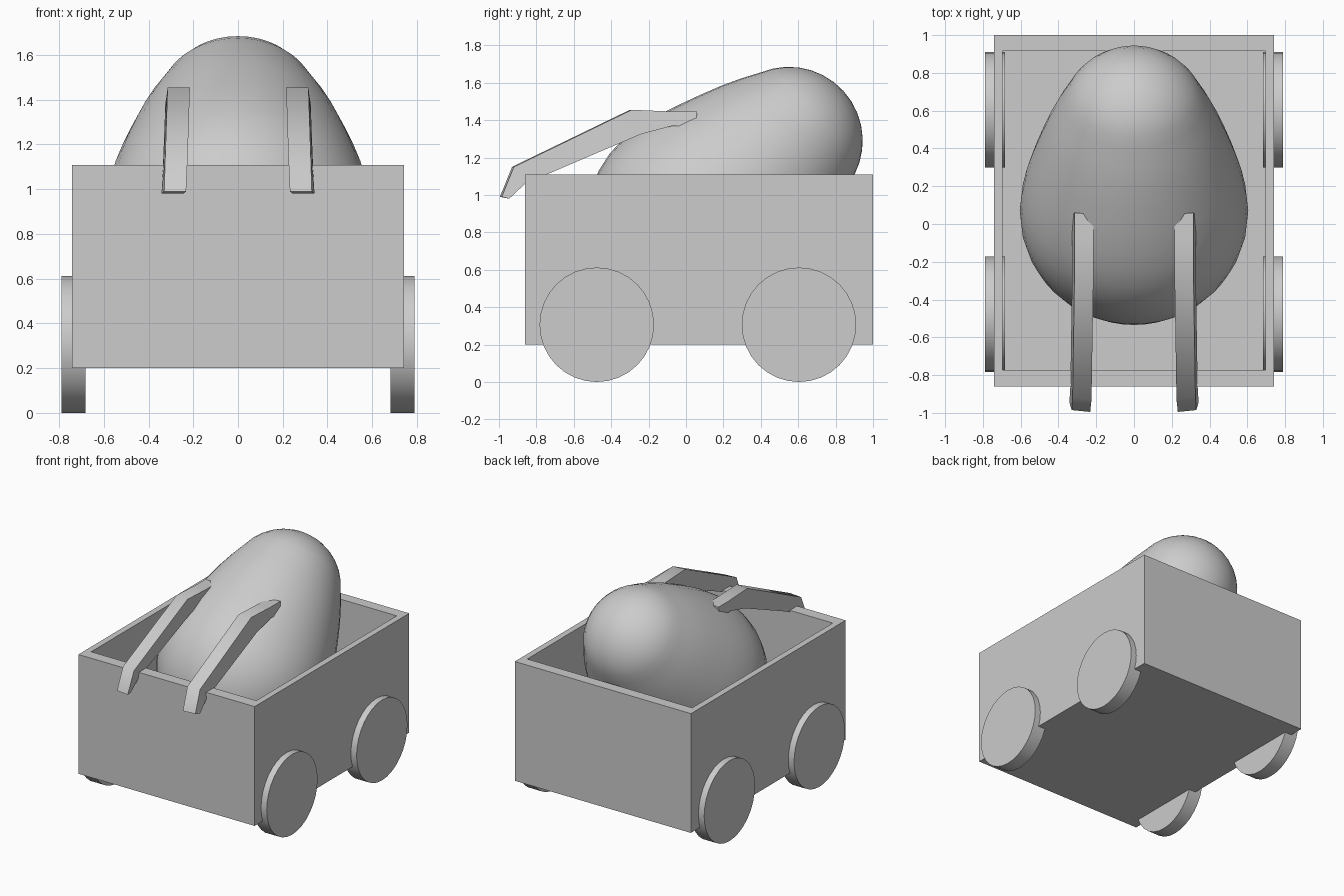
import bpy, bmesh, math
from mathutils import Vector

if "Cube" in bpy.data.objects:
    bpy.data.objects.remove(bpy.data.objects["Cube"])

grey = bpy.data.materials.new("plain grey")
grey.diffuse_color = (0.604, 0.604, 0.604, 1)
grey.use_nodes = True
grey.node_tree.nodes["Principled BSDF"].inputs["Base Color"].default_value = grey.diffuse_color


def loft(name, rings, smooth=None):
    """Skin a list of equal-sized rings and cap both ends."""
    bm = bmesh.new()
    loops = [[bm.verts.new(p) for p in ring] for ring in rings]
    n = len(loops[0])
    for a, b in zip(loops, loops[1:]):
        for i in range(n):
            j = (i + 1) % n
            bm.faces.new((a[i], a[j], b[j], b[i]))
    bm.faces.new(loops[0][::-1])
    bm.faces.new(loops[-1])
    bmesh.ops.remove_doubles(bm, verts=bm.verts, dist=0.0005)
    bmesh.ops.recalc_face_normals(bm, faces=bm.faces)
    me = bpy.data.meshes.new(name)
    bm.to_mesh(me)
    bm.free()
    me.materials.append(grey)
    ob = bpy.data.objects.new(name, me)
    bpy.context.collection.objects.link(ob)
    if smooth:
        bpy.ops.object.select_all(action='DESELECT')
        ob.select_set(True)
        bpy.context.view_layer.objects.active = ob
        bpy.ops.object.shade_smooth_by_angle(angle=math.radians(smooth))
    return ob


# Open-topped cart box: outer shell, rim, inner walls, floor
def rect(x, y0, y1, z):
    return [(-x, y0, z), (x, y0, z), (x, y1, z), (-x, y1, z)]


loft("cart_box", [rect(0.742, -0.86, 1.0, 0.2), rect(0.742, -0.86, 1.0, 1.108),
                  rect(0.695, -0.773, 0.917, 1.108), rect(0.695, -0.773, 0.917, 0.25)])

# Four disc wheels poking through the side walls
for side, sx in (("left", -1), ("right", 1)):
    for end, cy in (("front", -0.477), ("back", 0.604)):
        rings = [[(sx * x, cy + 0.306 * math.cos(t), 0.306 + 0.306 * math.sin(t))
                  for t in (2 * math.pi * i / 32 for i in range(32))]
                 for x in (0.682, 0.79)]
        loft(f"{end}_{side}_wheel", rings, 30)

# Egg-shaped body: wide end low in front, narrow end high at the back
tilt = math.radians(42.5)
axis = Vector((0, math.cos(tilt), math.sin(tilt)))
up = Vector((0, -math.sin(tilt), math.cos(tilt)))
base = Vector((0, 0.07, 0.85))
R, r, D = 0.605, 0.395, 0.651
profile = [(R * math.cos(math.radians(a)), R * math.sin(math.radians(a)))
           for a in range(180, 79, -10)]
profile += [(0.22, 0.574), (0.34, 0.541), (0.46, 0.503), (0.58, 0.462), (0.69, 0.417)]
profile += [(D + r * math.cos(math.radians(a)), r * math.sin(math.radians(a)))
            for a in range(70, -1, -10)]
loft("egg_body", [[base + axis * h + Vector((1, 0, 0)) * (w * math.cos(t)) + up * (w * math.sin(t))
                   for t in (2 * math.pi * i / 40 for i in range(40))]
                  for h, w in profile], 60)

# Two bent arms reaching over the front wall: (top y, z), (bottom y, z), inner x, outer x
arm = [((0.05, 1.445), (0.05, 1.36), 0.215, 0.315),
       ((-0.07, 1.445), (-0.07, 1.37), 0.215, 0.315),
       ((-0.30, 1.455), (-0.24, 1.325), 0.215, 0.315),
       ((-0.93, 1.15), (-0.86, 1.06), 0.225, 0.325),
       ((-0.995, 0.99), (-0.945, 0.98), 0.232, 0.33)]
for side, sx in (("left", -1), ("right", 1)):
    loft(f"{side}_arm", [[(sx * xi, ty, tz), (sx * xo, ty + 0.01, tz),
                          (sx * (xo + 0.012), by, bz), (sx * (xi + 0.012), by, bz)]
                         for (ty, tz), (by, bz), xi, xo in arm], 50)
